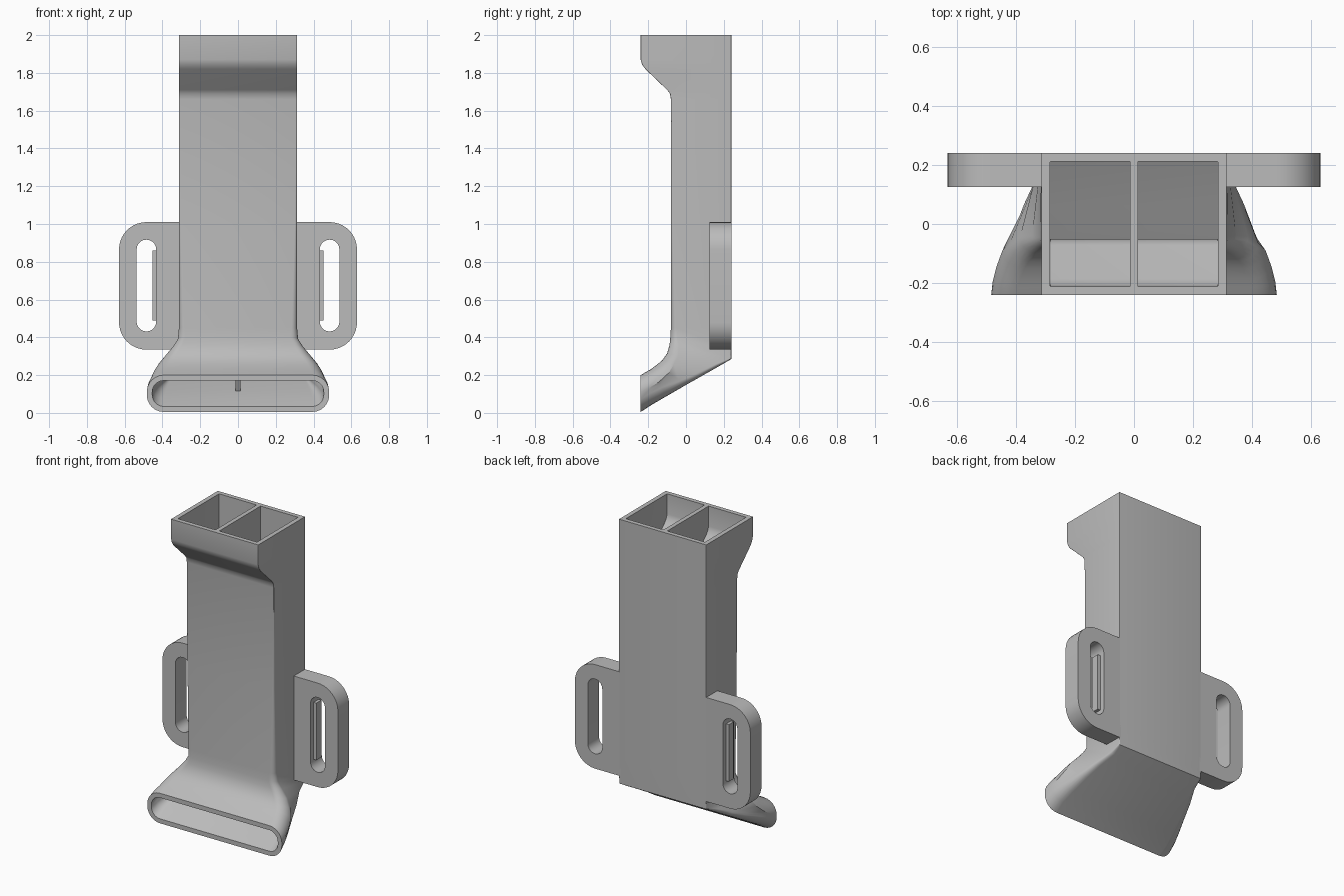
import bpy, bmesh
from math import sin, cos, pi
from mathutils import Vector

if "Cube" in bpy.data.objects:
    bpy.data.objects.remove(bpy.data.objects["Cube"])

grey = bpy.data.materials.new("grey_plastic")
grey.use_nodes = True
colour = (0.5, 0.5, 0.5, 1)
grey.diffuse_color = colour
grey.node_tree.nodes["Principled BSDF"].inputs["Base Color"].default_value = colour
STEPS = 6


def finish(obj):
    """Give the part its material and smooth its curved faces."""
    obj.data.materials.clear()
    obj.data.materials.append(grey)
    bpy.ops.object.select_all(action='DESELECT')
    obj.select_set(True)
    bpy.context.view_layer.objects.active = obj
    bpy.ops.object.shade_smooth_by_angle(angle=pi / 6)


def make_object(name, bm):
    bmesh.ops.remove_doubles(bm, verts=bm.verts, dist=0.00005)
    bmesh.ops.recalc_face_normals(bm, faces=bm.faces)
    mesh = bpy.data.meshes.new(name)
    bm.to_mesh(mesh)
    bm.free()
    obj = bpy.data.objects.new(name, mesh)
    bpy.context.collection.objects.link(obj)
    finish(obj)


def section(front, back, wf, wb, rf, rb, inset=0, half=None):
    """Rounded section between a front and a back (y, z) point."""
    a, b = Vector((0, *front)), Vector((0, *back))
    along = (b - a).normalized()
    length = (b - a).length - 2 * inset
    a = a + along * inset
    wf, wb = (half, half) if half else (wf - inset, wb - inset)
    pts = []
    for sx, end, w, r, start in ((1, 0, wf, rf, 1.5), (1, 1, wb, rb, 0),
                                 (-1, 1, wb, rb, 0.5), (-1, 0, wf, rf, 1)):
        r = 0.001 if half else min(max(r - inset, 0.003), length * 0.49)
        v = length - r if end else r
        for i in range(STEPS + 1):
            t = (start + 0.5 * i / STEPS) * pi
            pts.append(Vector((sx * (w - r) + r * cos(t), 0, 0))
                       + a + along * (v + r * sin(t)))
    return pts


def bridge(bm, one, two):
    n = len(one)
    for i in range(n):
        j = (i + 1) % n
        bm.faces.new((one[i], one[j], two[j], two[i]))


def loft(bm, sections):
    rings = [[bm.verts.new(p) for p in s] for s in sections]
    for one, two in zip(rings, rings[1:]):
        bridge(bm, one, two)
    return rings


# Straight duct: front depth and height, then the flared nozzle
W = 0.313
stations = [((y, z), (0.24, z), W, W, r, 0.001) for y, z, r in (
    (-0.24, 2, 0.001), (-0.24, 1.87, 0.001), (-0.233, 1.845, 0.001),
    (-0.215, 1.82, 0.001), (-0.1, 1.71, 0.001), (-0.085, 1.69, 0.001),
    (-0.08, 1.66, 0.003), (-0.08, 1, 0.012), (-0.08, 0.45, 0.03))]
stations += [
    ((-0.083, 0.4), (0.24, 0.33), 0.318, W, 0.04, 0.003),
    ((-0.087, 0.36), (0.24, 0.285), 0.345, 0.315, 0.05, 0.01),
    ((-0.1, 0.315), (0.18, 0.25), 0.385, 0.33, 0.06, 0.03),
    ((-0.125, 0.28), (0.09, 0.199), 0.42, 0.375, 0.065, 0.04),
    ((-0.15, 0.258), (0, 0.148), 0.445, 0.41, 0.075, 0.05),
    ((-0.185, 0.232), (-0.1, 0.09), 0.465, 0.452, 0.08, 0.07),
    ((-0.215, 0.215), (-0.175, 0.047), 0.478, 0.475, 0.085, 0.08),
    ((-0.24, 0.2), (-0.24, 0.005), 0.483, 0.483, 0.09, 0.09)]

# Hollow duct shell
bm = bmesh.new()
outer = loft(bm, [section(*s) for s in stations])
inner = loft(bm, [section(*s, inset=0.029) for s in stations])
for end in (0, -1):
    bridge(bm, outer[end], inner[end])
make_object("duct_shell", bm)

# Wall between the two channels, ending just behind the mouth
bm = bmesh.new()
wall = loft(bm, [section(*s, inset=0.027, half=0.014) for s in stations[:-2]])
for end in (0, -1):
    bm.faces.new(wall[end])
make_object("channel_divider", bm)


# Slotted mounting ears
def arc(cx, cz, r, start, sweep, n=10):
    return [(cx + r * cos(start + sweep * i / n), cz + r * sin(start + sweep * i / n))
            for i in range(n + 1)]


plate = ([(0.3, 0.335)] + arc(0.485, 0.48, 0.145, -pi / 2, pi / 2)
         + arc(0.485, 0.865, 0.145, 0, pi / 2) + [(0.3, 1.01)])
slot = arc(0.485, 0.865, 0.052, 0, pi) + arc(0.485, 0.483, 0.052, pi, pi)

for side, sign in (("left", 1), ("right", -1)):
    curve = bpy.data.curves.new(side + "_ear", 'CURVE')
    curve.dimensions = '2D'
    curve.fill_mode = 'BOTH'
    curve.extrude = 0.0575
    for outline in (plate, slot):
        spline = curve.splines.new('POLY')
        spline.points.add(len(outline) - 1)
        for point, (x, z) in zip(spline.points, outline):
            point.co = (sign * x, z, 0, 1)
        spline.use_cyclic_u = True
    ear = bpy.data.objects.new(side + "_ear", curve)
    bpy.context.collection.objects.link(ear)
    ear.location.y = 0.1825
    ear.rotation_euler.x = pi / 2
    bpy.ops.object.select_all(action='DESELECT')
    ear.select_set(True)
    bpy.context.view_layer.objects.active = ear
    bpy.ops.object.convert(target='MESH')
    finish(bpy.context.view_layer.objects.active)

    # Narrow sill on the inner side of the slot
    bm = bmesh.new()
    bmesh.ops.create_cube(bm, size=1)
    bmesh.ops.scale(bm, verts=bm.verts, vec=(0.024, 0.05, 0.37))
    bmesh.ops.translate(bm, verts=bm.verts, vec=(sign * 0.441, 0.1825, 0.674))
    make_object(side + "_slot_sill", bm)
